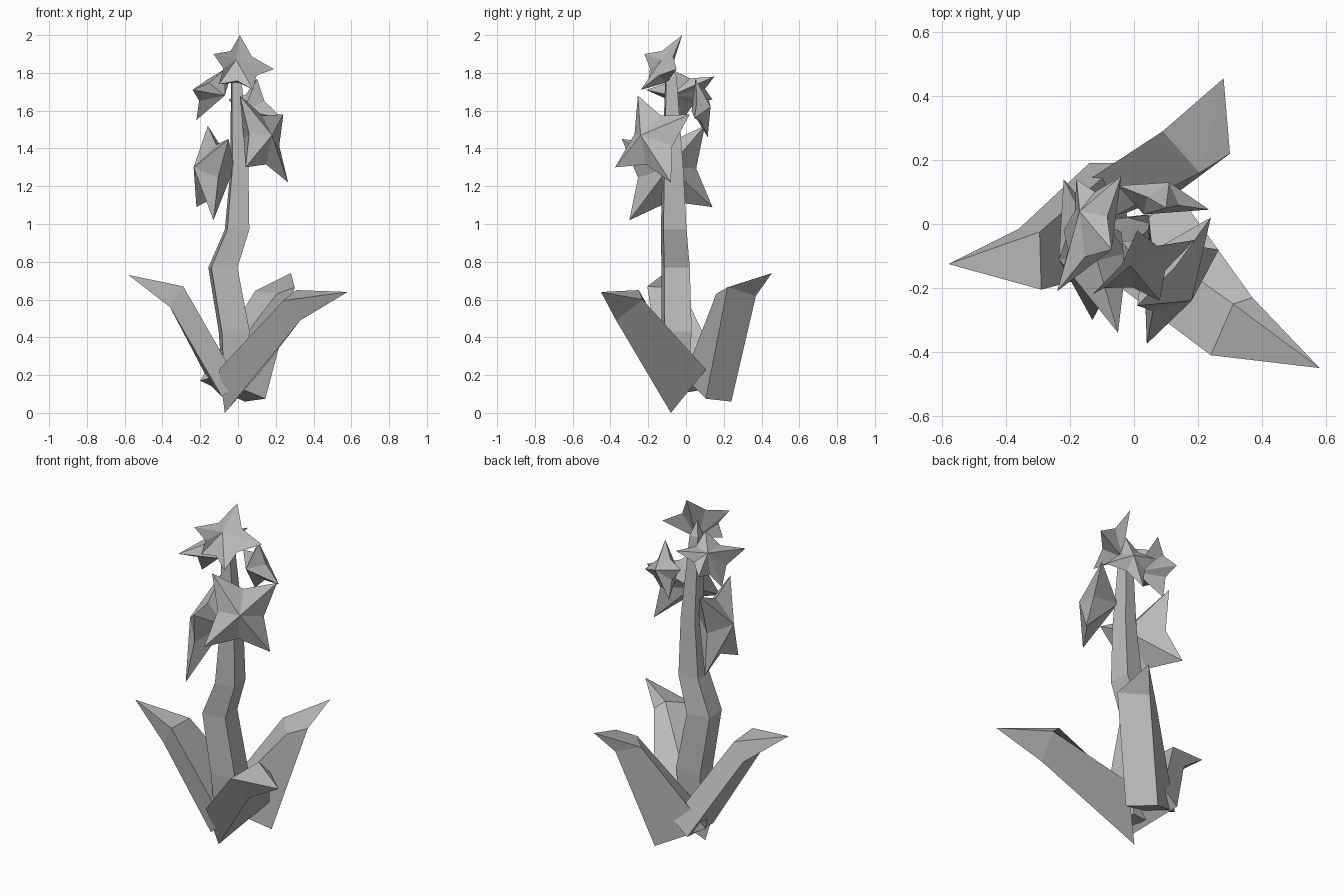
import bpy
import bmesh
from mathutils import Vector

default = bpy.data.objects.get("Cube")
if default:
    bpy.data.objects.remove(default, do_unlink=True)

grey = bpy.data.materials.new("plain grey")
grey.use_nodes = True
tone = (0.5, 0.5, 0.5, 1)
grey.diffuse_color = tone
grey.node_tree.nodes["Principled BSDF"].inputs["Base Color"].default_value = tone


def finish(name, bm):
    """Turn a bmesh into a flat-shaded object."""
    bmesh.ops.recalc_face_normals(bm, faces=bm.faces[:])
    mesh = bpy.data.meshes.new(name)
    bm.to_mesh(mesh)
    bm.free()
    mesh.materials.append(grey)
    bpy.context.collection.objects.link(bpy.data.objects.new(name, mesh))


def loft(name, rings, tip):
    """Skin a row of rings, cap the base and close the end in a point."""
    bm = bmesh.new()
    loops = [[bm.verts.new(p) for p in ring] for ring in rings]
    end = bm.verts.new(tip)
    count = len(loops[0])
    bm.faces.new(loops[0])
    for i in range(count):
        j = (i + 1) % count
        for low, high in zip(loops, loops[1:]):
            bm.faces.new((low[i], low[j], high[j], high[i]))
        bm.faces.new((loops[-1][i], loops[-1][j], end))
    finish(name, bm)


def flower(name, apex, back, tips):
    """Bulky star of pointed petals, domed in front and tapering behind."""
    tips = [Vector(t) for t in tips]
    middle = sum(tips, Vector()) / len(tips)
    bm = bmesh.new()
    poles = [bm.verts.new(apex), bm.verts.new(back)]
    points = [bm.verts.new(t) for t in tips]
    valleys = []
    for i, t in enumerate(tips):
        between = (t + tips[(i + 1) % len(tips)]) / 2
        valleys.append(bm.verts.new(middle.lerp(between, 0.7)))
    for i, point in enumerate(points):
        for valley in (valleys[i - 1], valleys[i]):
            for pole in poles:
                bm.faces.new((pole, valley, point))
    finish(name, bm)


# Bent, tapering four-sided stalk: centre x, y, z and half widths
stalk = [(-0.03, -0.05, 0.12, 0.05, 0.06), (-0.02, -0.05, 0.43, 0.082, 0.08),
         (-0.08, -0.055, 0.77, 0.077, 0.075), (-0.005, -0.065, 0.97, 0.065, 0.068),
         (0.008, -0.07, 1.3, 0.047, 0.055), (-0.01, -0.08, 1.78, 0.028, 0.03)]
corners = [(-0.8, -1), (1, -0.8), (0.8, 1), (-1, 0.8)]
loft("stalk", [[(x + a * w, y + b * d, z) for a, b in corners]
               for x, y, z, w, d in stalk], (-0.01, -0.09, 1.86))

# Three thick leaves with bent pointed ends
loft("front_leaf",
     [[(-0.10, -0.155, 0.23), (0.0, -0.03, 0.26), (0.13, 0.105, 0.23), (-0.07, -0.08, 0.0)],
      [(0.24, -0.41, 0.595), (0.31, -0.25, 0.65), (0.37, -0.23, 0.6), (0.33, -0.37, 0.49)]],
     (0.58, -0.45, 0.64))
loft("side_leaf",
     [[(-0.045, 0.19, 0.22), (0.0, -0.13, 0.165), (-0.085, -0.13, 0.085), (-0.14, 0.19, 0.14)],
      [(-0.295, -0.025, 0.66), (-0.29, -0.205, 0.67), (-0.36, -0.18, 0.56), (-0.36, -0.015, 0.56)]],
     (-0.58, -0.125, 0.73))
loft("back_leaf",
     [[(-0.13, -0.01, 0.19), (0.145, 0.105, 0.075), (0.035, 0.24, 0.06), (-0.2, 0.1, 0.17)],
      [(0.205, 0.16, 0.63), (0.30, 0.22, 0.665), (0.2, 0.37, 0.62), (0.09, 0.29, 0.645)]],
     (0.28, 0.455, 0.74))

# Star flowers around the top of the stalk
flower("top_flower", (-0.01, -0.13, 1.87), (0.0, -0.1, 1.75),
       [(0.01, -0.02, 2.0), (-0.13, -0.22, 1.9), (-0.1, -0.2, 1.74),
        (0.08, -0.24, 1.71), (0.19, -0.05, 1.82)])
flower("upper_side_flower", (-0.17, 0.04, 1.76), (-0.07, -0.08, 1.68),
       [(-0.24, -0.21, 1.71), (-0.22, -0.02, 1.55), (-0.18, 0.14, 1.66),
        (-0.04, 0.15, 1.78), (-0.07, -0.08, 1.82)])
flower("back_flower", (0.11, 0.13, 1.62), (0.03, 0.03, 1.6),
       [(0.1, 0.05, 1.77), (0.235, 0.045, 1.56), (0.03, 0.115, 1.46), (-0.05, 0.12, 1.66)])
flower("front_flower", (0.18, -0.24, 1.47), (0.03, -0.1, 1.45),
       [(0.01, -0.255, 1.68), (0.24, 0.02, 1.58), (0.265, -0.08, 1.22), (0.04, -0.375, 1.3)])
flower("lower_side_flower", (-0.235, -0.11, 1.3), (-0.02, -0.09, 1.3),
       [(-0.16, 0.1, 1.52), (-0.22, 0.14, 1.09), (-0.13, -0.3, 1.02), (-0.05, -0.34, 1.45)])
